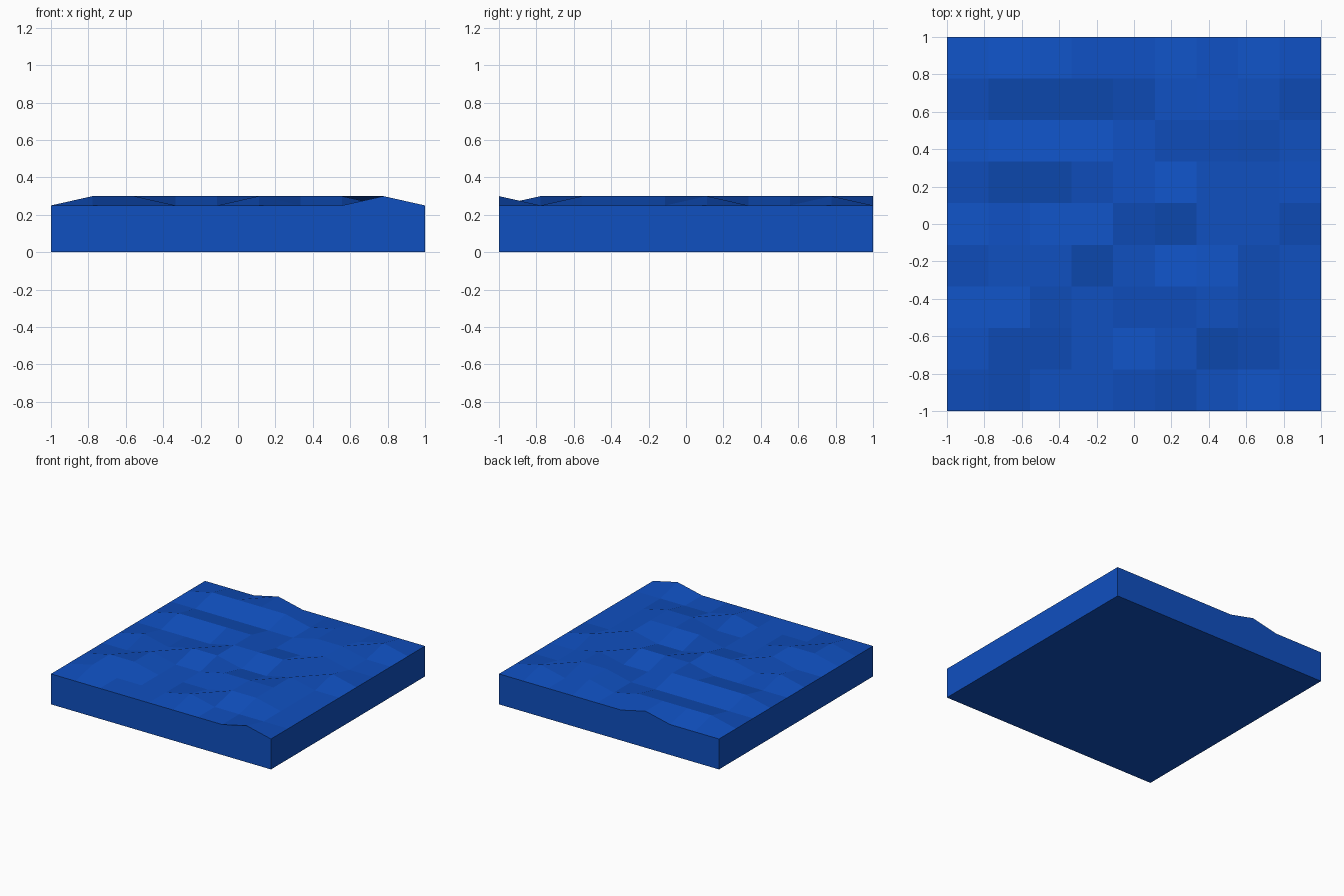
import bpy, bmesh

if "Cube" in bpy.data.objects:
    bpy.data.objects.remove(bpy.data.objects["Cube"])

# Choppy surface: one string per column (x), one digit per point (y), 1 = crest
CRESTS = ["0000000000", "0110101010", "0011001010", "0000101011", "0000111010",
          "0101010000", "0011010110", "0011101100", "1000010010", "0000000000"]
BASE, WAVE, CELLS = 0.25, 0.05, 9

bm = bmesh.new()
bmesh.ops.create_grid(bm, x_segments=CELLS, y_segments=CELLS, size=1.0)
for v in bm.verts:
    i = round((v.co.x + 1) * CELLS / 2)
    j = round((v.co.y + 1) * CELLS / 2)
    v.co.z = BASE + WAVE * int(CRESTS[i][j])

# Side walls drop from the surface rim to the ground, then the bottom closes it
rim = [e for e in bm.edges if e.is_boundary]
walls = bmesh.ops.extrude_edge_only(bm, edges=rim)["geom"]
for v in walls:
    if isinstance(v, bmesh.types.BMVert):
        v.co.z = 0.0
bottom = [e for e in walls if isinstance(e, bmesh.types.BMEdge) and e.is_boundary]
bmesh.ops.contextual_create(bm, geom=bottom)
bmesh.ops.recalc_face_normals(bm, faces=bm.faces[:])

mesh = bpy.data.meshes.new("water_tile")
bm.to_mesh(mesh)
bm.free()
tile = bpy.data.objects.new("water_tile", mesh)
bpy.context.collection.objects.link(tile)

# Deep blue water
water = bpy.data.materials.new("water_blue")
water.diffuse_color = (0.005, 0.08, 0.53, 1.0)
water.use_nodes = True
water.node_tree.nodes["Principled BSDF"].inputs["Base Color"].default_value = water.diffuse_color
mesh.materials.append(water)
